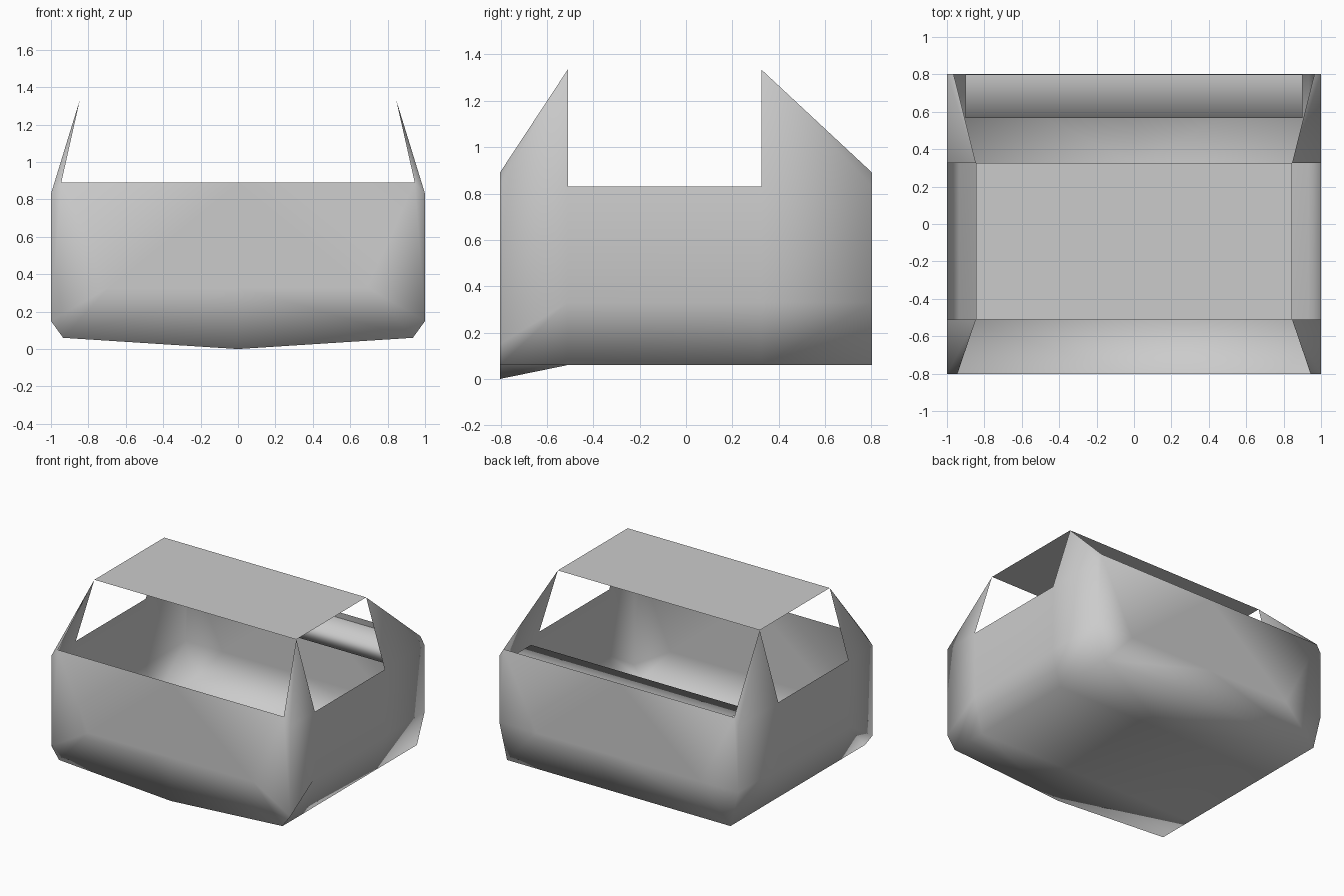
import bpy
import bmesh

cube = bpy.data.objects.get("Cube")
if cube:
    bpy.data.objects.remove(cube, do_unlink=True)

GREY = (0.6, 0.6, 0.6, 1)
mat = bpy.data.materials.new("plain grey")
mat.use_nodes = True
mat.diffuse_color = GREY
mat.node_tree.nodes["Principled BSDF"].inputs["Base Color"].default_value = GREY

HALF_Y, FRONT, REAR = 0.803, -0.51, 0.325   # body end, window front and rear
SILL, BELT, ROOF = 0.83, 0.89, 1.335        # window sill, end wall top, roof
ROOF_X = 0.845


def finish(name, bm, smooth=True):
    """Turn a bmesh of the +x half into a mirrored object."""
    bmesh.ops.remove_doubles(bm, verts=bm.verts, dist=0.0005)
    bmesh.ops.recalc_face_normals(bm, faces=bm.faces)
    for f in bm.faces:
        f.smooth = smooth
    mesh = bpy.data.meshes.new(name)
    bm.to_mesh(mesh)
    bm.free()
    mesh.materials.append(mat)
    ob = bpy.data.objects.new(name, mesh)
    bpy.context.collection.objects.link(ob)
    mod = ob.modifiers.new("mirror", 'MIRROR')
    mod.use_clip = True
    mod.merge_threshold = 0.001
    return ob


def face(bm, *points):
    bm.faces.new([bm.verts.new(p) for p in points])


def section(y, floor, kink):
    """Half cross-section from floor centre to window sill."""
    return [(0, y, floor), (0.935, y, 0.06), (1, y, kink), (1, y, SILL)]


# Body tub: floor, chamfer and side walls lofted along y
shell = bmesh.new()
rings = [section(-HALF_Y, 0, 0.15), section(FRONT, 0.06, 0.33),
         section(REAR, 0.06, 0.33), section(HALF_Y, 0.06, 0.33)]
for a, b in zip(rings, rings[1:]):
    for i in range(3):
        face(shell, a[i], a[i + 1], b[i + 1], b[i])

# End walls, each with its corner pillars up to the roof
for end, side, tip_x in ((rings[0], rings[1], 0.945), (rings[3], rings[2], 0.965)):
    floor, low, kink, corner = end
    y = floor[1]
    tip = (tip_x, y, BELT)
    mid, inner = (0, y, 0.33), (0.69, y, 0.33)
    face(shell, (0, y, BELT), mid, inner, tip)
    face(shell, mid, floor, low, inner)
    face(shell, inner, low, kink)
    face(shell, tip, inner, kink, corner)
    sill = side[3]
    top = (ROOF_X, sill[1], ROOF)
    face(shell, corner, sill, top)
    face(shell, corner, top, tip)
finish("cabin_shell", shell)

# Flat roof panel
roof = bmesh.new()
face(roof, (0, FRONT, ROOF), (ROOF_X, FRONT, ROOF),
     (ROOF_X, REAR, ROOF), (0, REAR, ROOF))
finish("roof_panel", roof, smooth=False)

# Rear shelf with a rounded-looking front lip
shelf = bmesh.new()
profile = [(HALF_Y - 0.005, 0.85), (0.568, 0.85), (0.568, 0.74), (HALF_Y - 0.005, 0.74)]
for (y0, z0), (y1, z1) in zip(profile, profile[1:]):
    face(shelf, (0, y0, z0), (0.9, y0, z0), (0.9, y1, z1), (0, y1, z1))
finish("rear_shelf", shelf)
